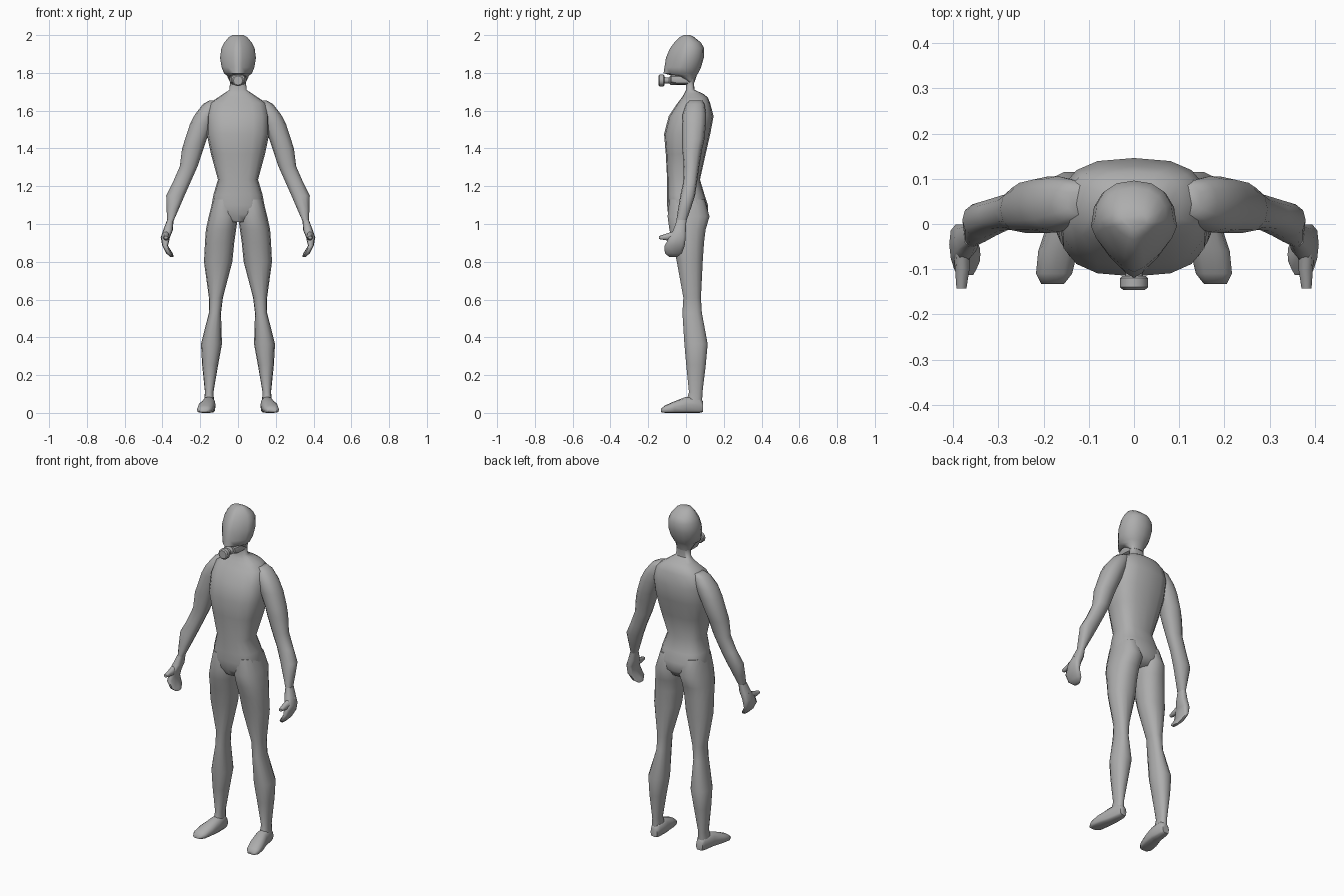
import bpy, bmesh, math

grey = bpy.data.materials.new("grey")
grey.diffuse_color = (0.42, 0.42, 0.42, 1)


def loft(name, rings, axis="z", n=12, back=2.3, front=2.3, mirror=False, angle=60):
    """Skin superellipse rings. Each ring: (position on axis, u min, u max, v min, v max),
    u = x; v = y (axis z) or z (axis y). front/back = roundness exponents for -v/+v half."""
    bm = bmesh.new()
    loops = []
    for t, u0, u1, v0, v1 in rings:
        loop = []
        for i in range(n):
            a = 2 * math.pi * i / n
            c, s = math.cos(a), math.sin(a)
            e = 2 / (front if s < 0 else back)
            u = (u0 + u1) / 2 + (u1 - u0) / 2 * math.copysign(abs(c) ** e, c)
            v = (v0 + v1) / 2 + (v1 - v0) / 2 * math.copysign(abs(s) ** e, s)
            loop.append(bm.verts.new((u, v, t) if axis == "z" else (u, t, v)))
        loops.append(loop)
    for a, b in zip(loops, loops[1:]):
        for i in range(n):
            j = (i + 1) % n
            bm.faces.new((a[i], a[j], b[j], b[i]))
    bm.faces.new(loops[0])
    bm.faces.new(loops[-1])
    bmesh.ops.recalc_face_normals(bm, faces=bm.faces)
    me = bpy.data.meshes.new(name)
    bm.to_mesh(me)
    bm.free()
    me.materials.append(grey)
    ob = bpy.data.objects.new(name, me)
    bpy.context.collection.objects.link(ob)
    if mirror:
        ob.modifiers.new("mirror", "MIRROR").use_mirror_merge = False
    bpy.ops.object.select_all(action="DESELECT")
    ob.select_set(True)
    bpy.context.view_layer.objects.active = ob
    bpy.ops.object.shade_smooth_by_angle(angle=math.radians(angle))
    return ob


def sym(rows):
    """Rings centred on x = 0: (t, half width, v min, v max)."""
    return [(t, -w, w, a, b) for t, w, a, b in rows]


# torso with neck
loft("torso", sym([
    (1.80, .045, -.01, .055), (1.75, .042, .0, .042), (1.71, .046, .0, .045),
    (1.69, .075, -.01, .09), (1.67, .105, -.022, .116), (1.64, .150, -.045, .128),
    (1.57, .165, -.092, .146), (1.475, .165, -.116, .128), (1.37, .143, -.107, .104),
    (1.235, .106, -.10, .074), (1.155, .130, -.10, .098), (1.10, .140, -.10, .116),
    (1.05, .135, -.095, .118), (1.01, .09, -.075, .09)]), n=16, back=2.7, front=2.7)

# head, with a wedge-shaped face
loft("head", sym([
    (2.0, .03, -.012, .022), (1.988, .05, -.035, .045), (1.96, .073, -.062, .08),
    (1.93, .088, -.085, .096), (1.88, .095, -.106, .094), (1.83, .087, -.114, .080),
    (1.798, .074, -.119, .064), (1.785, .058, -.07, .056), (1.75, .042, -.005, .045)]),
    n=16, back=2.3, front=1.35)

# breathing mask: chin piece, connector and canister
loft("mask_chin_piece", sym([
    (-.08, .036, 1.745, 1.79), (-.05, .046, 1.737, 1.792), (.01, .044, 1.735, 1.79)]),
    axis="y", n=12, front=3, back=3, angle=40)
loft("mask_connector", sym([
    (-.118, .02, 1.742, 1.778), (-.09, .016, 1.745, 1.775), (-.082, .026, 1.737, 1.787),
    (-.05, .024, 1.737, 1.785)]), axis="y", n=12, front=2, back=2, angle=40)
loft("mask_canister", sym([
    (-.146, .024, 1.736, 1.784), (-.140, .031, 1.729, 1.791), (-.120, .031, 1.729, 1.791),
    (-.115, .026, 1.734, 1.786)]), axis="y", n=12, front=2, back=2, angle=40)

# arms
loft("arms", [
    (1.655, .09, .15, .02, .085), (1.635, .09, .185, -.0, .098),
    (1.58, .11, .228, -.018, .106), (1.53, .13, .254, -.02, .105),
    (1.45, .165, .28, -.02, .098), (1.40, .182, .296, -.02, .086),
    (1.305, .214, .308, -.012, .070), (1.22, .252, .345, -.015, .058),
    (1.15, .283, .380, -.03, .048), (1.08, .313, .378, -.042, .025),
    (1.01, .344, .375, -.052, .0)], n=12, mirror=True)

# hands
loft("hands", [
    (1.02, .342, .376, -.05, .003), (.97, .344, .395, -.068, .0),
    (.93, .360, .409, -.09, .0), (.885, .371, .401, -.115, -.005),
    (.845, .346, .380, -.114, -.02), (.826, .340, .360, -.09, -.045)],
    n=10, back=2.8, front=2.8, mirror=True)
loft("thumbs", [
    (-.03, .362, .402, .91, .975), (-.10, .364, .396, .913, .95),
    (-.143, .371, .393, .920, .936)], axis="y", n=8, mirror=True)

# legs
loft("legs", [
    (1.13, .02, .132, -.09, .10), (1.04, .0, .155, -.10, .127), (.97, .010, .170, -.09, .106),
    (.90, .020, .175, -.07, .097), (.80, .030, .180, -.05, .09), (.61, .080, .154, -.015, .08),
    (.53, .090, .154, -.02, .085), (.365, .085, .196, -.01, .116),
    (.255, .105, .190, .0, .106), (.11, .130, .175, .015, .088),
    (.06, .127, .180, .0, .086)], n=14, mirror=True)

# feet
loft("feet", [
    (.09, .130, .172, .005, .06), (.07, .122, .180, .0, .088), (.0, .119, .192, .0, .085),
    (-.06, .125, .212, .0, .062), (-.11, .137, .217, .0, .040),
    (-.133, .155, .205, .004, .022)], axis="y", n=12, front=4, back=2.2, mirror=True)
